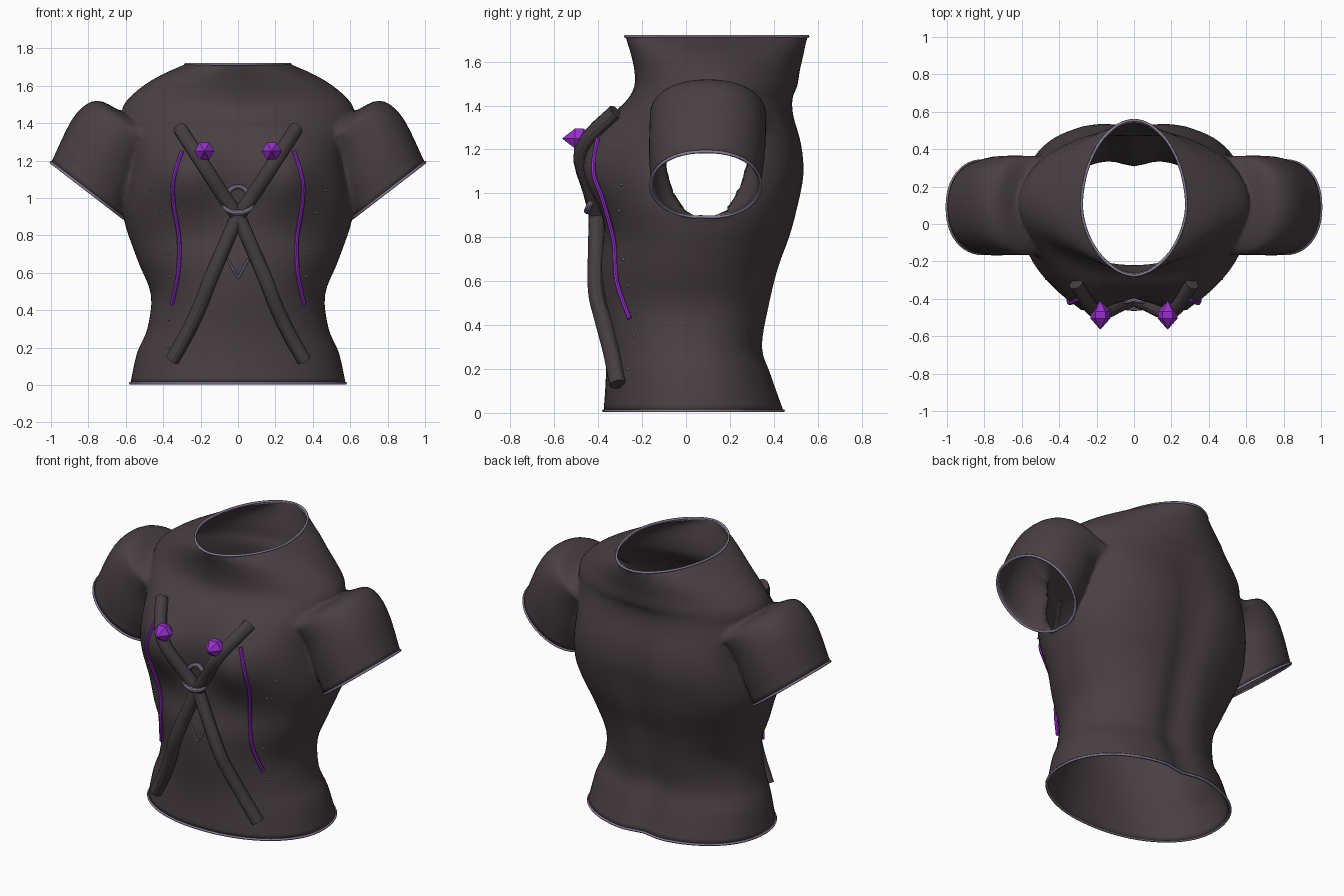
import bpy, bmesh, math
from math import sin, cos, pi, exp
from mathutils import Vector
from mathutils.bvhtree import BVHTree

if "Cube" in bpy.data.objects:
    bpy.data.objects.remove(bpy.data.objects["Cube"])


def material(name, rgb):
    m = bpy.data.materials.new(name)
    m.diffuse_color = (*rgb, 1)
    m.use_nodes = True
    m.node_tree.nodes["Principled BSDF"].inputs["Base Color"].default_value = m.diffuse_color
    return m


CLOTH = material("dark_cloth", (0.066, 0.050, 0.056))
STRAP = material("strap_leather", (0.060, 0.047, 0.051))
RIM = material("grey_trim", (0.25, 0.21, 0.29))
PURPLE = material("purple", (0.31, 0.03, 0.60))


def spow(v, e):
    return math.copysign(abs(v) ** e, v)


def spline(keys, steps):
    """Smooth interpolation through rows of numbers."""
    out = []
    n = len(keys)
    for i in range(n - 1):
        a, b, c, d = (keys[min(max(i + k, 0), n - 1)] for k in (-1, 0, 1, 2))
        for s in range(steps):
            t = s / steps
            out.append([q + 0.5 * t * (r - p + t * (2 * p - 5 * q + 4 * r - w + t * (3 * (q - r) + w - p)))
                        for p, q, r, w in zip(a, b, c, d)])
    return out + [list(keys[-1])]


def add_object(name, bm, mats, smooth=True):
    bmesh.ops.recalc_face_normals(bm, faces=bm.faces)
    me = bpy.data.meshes.new(name)
    bm.to_mesh(me)
    bm.free()
    for m in mats:
        me.materials.append(m)
    ob = bpy.data.objects.new(name, me)
    bpy.context.collection.objects.link(ob)
    for p in me.polygons:
        p.use_smooth = smooth
    return ob


def select(ob):
    bpy.ops.object.select_all(action='DESELECT')
    bpy.context.view_layer.objects.active = ob
    ob.select_set(True)


def loft(name, rings):
    bm = bmesh.new()
    vs = [[bm.verts.new(p) for p in r] for r in rings]
    n = len(vs[0])
    for a, b in zip(vs, vs[1:]):
        for i in range(n):
            j = (i + 1) % n
            bm.faces.new((a[i], a[j], b[j], b[i]))
    bm.faces.new(vs[0])
    bm.faces.new(vs[-1])
    return add_object(name, bm, [CLOTH, RIM])


# Torso sections: height, half width, front y, back y, widest y, front and back roundness
TORSO = [
    (0.01, 0.575, -0.375, 0.455, 0.03, 2.1, 2.2),
    (0.17, 0.54, -0.365, 0.40, 0.03, 2.1, 2.2),
    (0.30, 0.485, -0.37, 0.36, 0.02, 2.1, 2.2),
    (0.48, 0.465, -0.395, 0.39, 0.02, 2.0, 2.2),
    (0.65, 0.53, -0.40, 0.43, 0.03, 2.0, 2.2),
    (0.80, 0.585, -0.375, 0.48, 0.05, 2.1, 2.3),
    (0.92, 0.618, -0.375, 0.51, 0.07, 2.4, 2.5),
    (1.08, 0.595, -0.385, 0.54, 0.08, 2.9, 2.8),
    (1.22, 0.57, -0.385, 0.53, 0.09, 2.9, 2.9),
    (1.35, 0.58, -0.335, 0.495, 0.10, 2.5, 2.6),
    (1.43, 0.61, -0.265, 0.49, 0.10, 2.2, 2.2),
    (1.49, 0.62, -0.235, 0.51, 0.11, 1.9, 1.9),
    (1.56, 0.56, -0.235, 0.52, 0.11, 1.8, 1.8),
    (1.63, 0.465, -0.25, 0.535, 0.11, 1.8, 1.8),
    (1.68, 0.365, -0.265, 0.545, 0.11, 1.85, 1.85),
    (1.715, 0.28, -0.275, 0.555, 0.10, 1.8, 1.9),
]


def torso_ring(z, w, front, back, mid, pf, pb, n=72):
    ring = []
    for i in range(n):
        a = 2 * pi * i / n
        power = pf if sin(a) < 0 else pb
        x, s = w * spow(cos(a), 2 / power), spow(sin(a), 2 / power)
        if s < 0:   # chest swell
            y = mid + s * (mid - front)
            y -= 0.095 * exp(-((abs(x) - 0.26) / 0.17) ** 2 - ((z - 1.11) / 0.18) ** 2) * abs(s) ** 0.5
        else:       # spine furrow
            y = mid + s * (back - mid)
            y -= 0.04 * exp(-(x / 0.09) ** 2 - ((z - 0.55) / 0.75) ** 4)
        ring.append((x, y, z))
    return ring


torso = loft("shirt", [torso_ring(*k) for k in spline(TORSO, 4)])

# Sleeve sections: outer x,z, inner x,z, half depth, middle y
SLEEVE = [
    (1.0, 1.19, 0.61, 0.89, 0.25, 0.09),
    (0.94, 1.325, 0.55, 1.03, 0.268, 0.095),
    (0.865, 1.46, 0.50, 1.15, 0.268, 0.10),
    (0.755, 1.53, 0.44, 1.20, 0.268, 0.10),
    (0.63, 1.465, 0.40, 1.20, 0.265, 0.10),
    (0.49, 1.42, 0.36, 1.22, 0.25, 0.10),
    (0.38, 1.37, 0.30, 1.25, 0.18, 0.10),
]


def sleeve_ring(ox, oz, ix, iz, depth, mid, side, n=48):
    ring = []
    for i in range(n):
        a = 2 * pi * i / n
        t = 0.5 + 0.5 * spow(cos(a), 0.96)
        ring.append((side * (ix + t * (ox - ix)), mid + depth * spow(sin(a), 0.9), iz + t * (oz - iz)))
    return ring


# Join the sleeves to the torso as solids
sleeves = []
for side in (-1, 1):
    s = loft("sleeve_helper", [sleeve_ring(*k, side) for k in spline(SLEEVE, 4)])
    s.hide_render = True
    sleeves.append(s)
    b = torso.modifiers.new("join", 'BOOLEAN')
    b.operation, b.solver, b.object = 'UNION', 'EXACT', s
joined = bpy.data.meshes.new_from_object(torso.evaluated_get(bpy.context.evaluated_depsgraph_get()))
torso.modifiers.clear()
torso.data = joined
for s in sleeves:
    bpy.data.objects.remove(s)

# Open the neck, waist and cuffs, then soften the armhole seams
bm = bmesh.new()
bm.from_mesh(joined)
bmesh.ops.delete(bm, geom=[f for f in bm.faces if len(f.verts) > 25], context='FACES')
for _ in range(6):
    inner = [v for v in bm.verts if not v.is_boundary and v.co.z > 0.85 and abs(v.co.x) > 0.3]
    bmesh.ops.smooth_vert(bm, verts=inner, factor=0.5, use_axis_x=True, use_axis_y=True, use_axis_z=True)
bm.normal_update()
tree = BVHTree.FromBMesh(bm)
for f in bm.faces:
    f.smooth = True
    f.material_index = 0
bm.to_mesh(joined)

# Thin piping around every opening
piping_bm = bmesh.new()
copies = {}
for e in [e for e in bm.edges if e.is_boundary]:
    for v in e.verts:
        if v not in copies:
            copies[v] = piping_bm.verts.new(v.co)
    piping_bm.edges.new([copies[v] for v in e.verts])
bm.free()
piping = bpy.data.meshes.new("piping")
piping_bm.to_mesh(piping)
piping_bm.free()
piping = bpy.data.objects.new("piping", piping)
bpy.context.collection.objects.link(piping)
select(piping)
bpy.ops.object.convert(target='CURVE')
piping = bpy.context.object
piping.data.bevel_depth = 0.0075
piping.data.bevel_resolution = 1
bpy.ops.object.convert(target='MESH')
piping = bpy.context.object
piping.data.materials.clear()
piping.data.materials.append(RIM)
bpy.ops.object.shade_smooth()

shell = torso.modifiers.new("thickness", 'SOLIDIFY')
shell.thickness, shell.offset, shell.material_offset_rim = 0.012, -1, 1


def on_front(x, z, lift):
    hit = tree.ray_cast(Vector((x, -2, z)), Vector((0, 1, 0)))[0]
    return Vector((x, (hit.y if hit else -0.3) - lift, z))


def tube(name, points, radius, mat, sides=12):
    """Round cord swept along a path lying in front of the chest."""
    path = [Vector(p) for p in spline([tuple(p) for p in points], 4)]
    bm = bmesh.new()
    rings = []
    for i, p in enumerate(path):
        d = (path[min(i + 1, len(path) - 1)] - path[max(i - 1, 0)]).normalized()
        u = d.cross(Vector((0, 1, 0))).normalized()
        v = d.cross(u)
        rings.append([bm.verts.new(p + radius * (cos(2 * pi * k / sides) * u + sin(2 * pi * k / sides) * v))
                      for k in range(sides)])
    for a, b in zip(rings, rings[1:]):
        for k in range(sides):
            j = (k + 1) % sides
            bm.faces.new((a[k], a[j], b[j], b[k]))
    bm.faces.new(rings[0])
    bm.faces.new(rings[-1])
    ob = add_object(name, bm, [mat])
    select(ob)
    bpy.ops.object.shade_smooth_by_angle()
    return ob


STRAP_PATH = [(-0.31, 1.37), (-0.2, 1.2), (-0.07, 1.0), (0, 0.9), (0.06, 0.77), (0.15, 0.56), (0.20, 0.43), (0.27, 0.28), (0.355, 0.13)]
CORD_PATH = [(0.30, 1.25), (0.345, 1.1), (0.345, 0.97), (0.315, 0.78), (0.32, 0.6), (0.355, 0.43)]
STUDS = [(0.47, 1.04), (0.415, 0.92), (0.37, 0.70), (0.365, 0.58), (0.37, 0.46), (0.37, 0.35), (0.37, 0.20)]

for side, label in ((-1, "left"), (1, "right")):
    # Crossed straps and purple side cords
    tube("strap_" + label, [on_front(side * x, z, 0.03) for x, z in STRAP_PATH], 0.038, STRAP)
    tube("cord_" + label, [on_front(side * x, z, 0.012) for x, z in CORD_PATH], 0.011, PURPLE, 8)

    # Six-sided spiked gem
    bm = bmesh.new()
    rings = [[bm.verts.new((side * 0.18 + 0.053 * cos(k * pi / 3), y, 1.25 + 0.053 * sin(k * pi / 3)))
              for k in range(6)] for y in (-0.505, -0.468)]
    tips = [bm.verts.new((side * 0.18, y, 1.25)) for y in (-0.565, -0.41)]
    for k in range(6):
        j = (k + 1) % 6
        bm.faces.new((rings[0][k], rings[0][j], rings[1][j], rings[1][k]))
        for r, t in zip(rings, tips):
            bm.faces.new((r[k], r[j], t))
    add_object("gem_" + label, bm, [PURPLE], False)

    # Row of tiny studs
    bm = bmesh.new()
    for x, z in STUDS:
        made = bmesh.ops.create_icosphere(bm, subdivisions=1, radius=0.007)
        bmesh.ops.translate(bm, verts=made["verts"], vec=on_front(side * x, z, 0.002))
    add_object("studs_" + label, bm, [RIM])

# Chest ring passing behind the straps above and over them below
HALF_RING = [(cos(k * pi / 8), sin(k * pi / 8)) for k in range(9)]
tube("ring_top", [on_front(0.058 * c, 1.0 + 0.06 * s, 0.014) for c, s in HALF_RING], 0.013, RIM, 10)
front_y = on_front(0, 0.93, 0.072).y
tube("ring_bottom", [(0.075 * c, front_y + 0.02 * (1 - s), 0.965 - 0.045 * s) for c, s in HALF_RING], 0.014, RIM, 10)
# Small pointed trim below the crossing
tube("pointed_trim", [on_front(x, z, 0.004) for x, z in ((-0.055, 0.67), (-0.025, 0.615), (0, 0.575), (0.025, 0.615), (0.055, 0.67))],
     0.006, RIM, 6)
